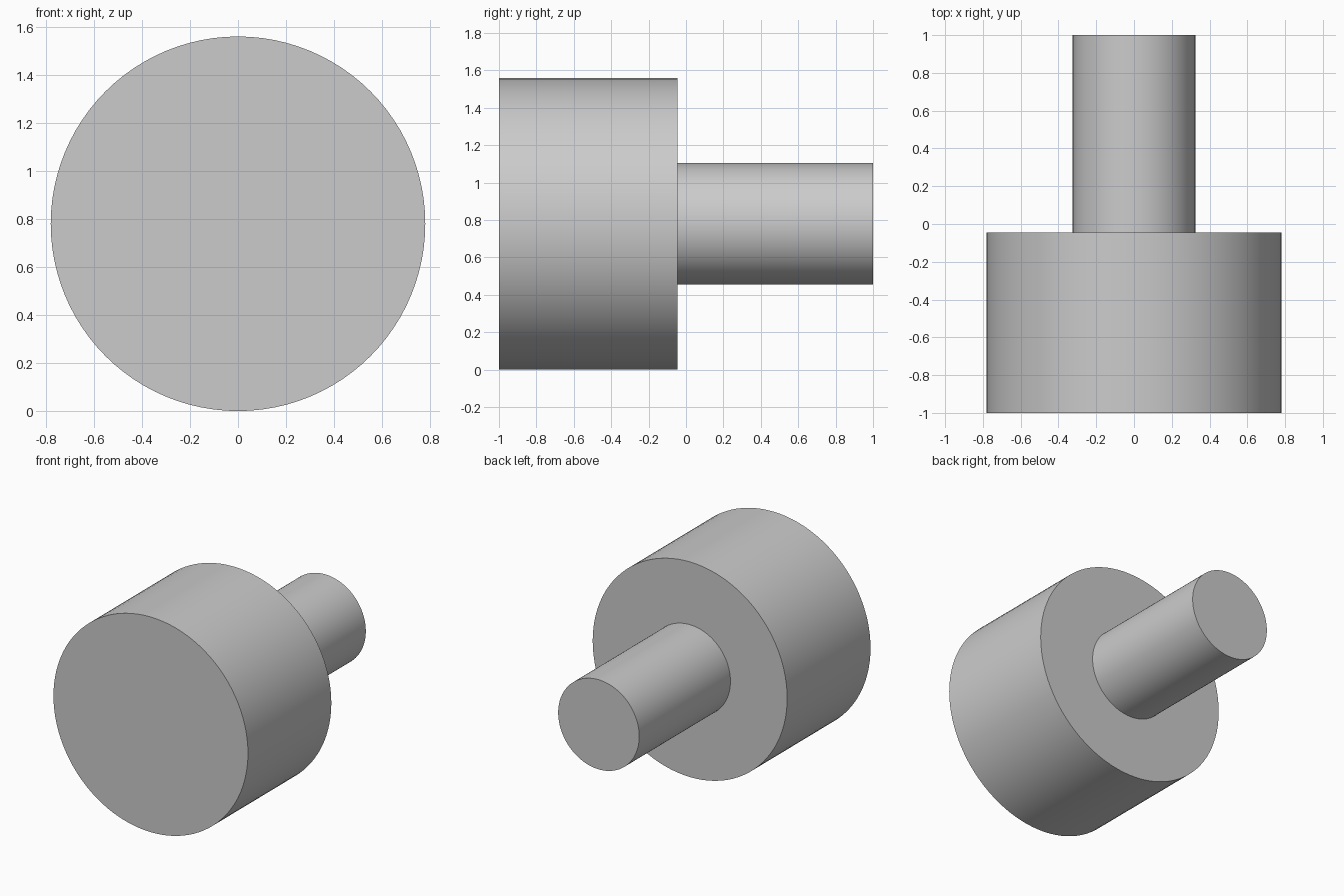
import bpy
import bmesh
import math

cube = bpy.data.objects.get("Cube")
if cube:
    bpy.data.objects.remove(cube, do_unlink=True)

# Plain grey material
GREY = (0.6, 0.6, 0.6, 1)
grey = bpy.data.materials.new("plain grey")
grey.use_nodes = True
grey.diffuse_color = GREY
grey.node_tree.nodes["Principled BSDF"].inputs["Base Color"].default_value = GREY

SIDES = 96
HEAD_RADIUS, SHAFT_RADIUS = 0.78, 0.325
FRONT, STEP, BACK = -1, -0.045, 1

# Stepped knob: a profile of (radius, y) turned about the y axis
profile = [(0, FRONT), (HEAD_RADIUS, FRONT), (HEAD_RADIUS, STEP),
           (SHAFT_RADIUS, STEP), (SHAFT_RADIUS, BACK), (0, BACK)]
bm = bmesh.new()
verts = [bm.verts.new((r, y, 0)) for r, y in profile]
edges = [bm.edges.new(pair) for pair in zip(verts, verts[1:])]
bmesh.ops.spin(bm, geom=verts + edges, cent=(0, 0, 0), axis=(0, 1, 0),
               angle=math.tau, steps=SIDES, use_merge=True)
bmesh.ops.remove_doubles(bm, verts=bm.verts, dist=0.0001)
bmesh.ops.recalc_face_normals(bm, faces=bm.faces)
mesh = bpy.data.meshes.new("stepped_knob")
bm.to_mesh(mesh)
bm.free()
mesh.materials.append(grey)

knob = bpy.data.objects.new("stepped_knob", mesh)
knob.location.z = HEAD_RADIUS
bpy.context.collection.objects.link(knob)

# Smooth round sides, sharp rims
bpy.ops.object.select_all(action="DESELECT")
knob.select_set(True)
bpy.context.view_layer.objects.active = knob
bpy.ops.object.shade_smooth_by_angle(angle=math.radians(30))
